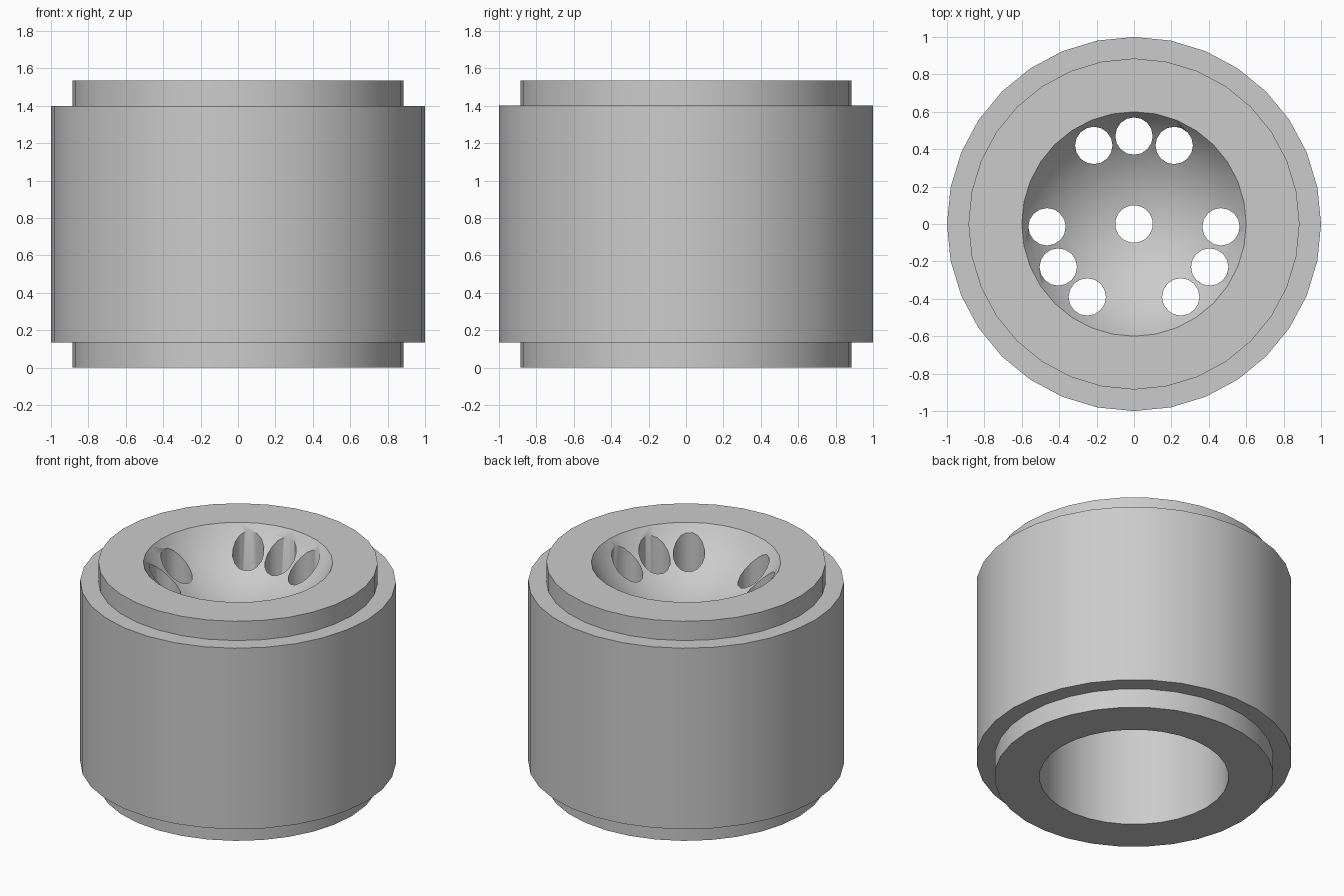
import bpy
import bmesh
import math

default = bpy.data.objects.get("Cube")
if default:
    bpy.data.objects.remove(default, do_unlink=True)

SEGMENTS = 32
HEIGHT = 1.535
STEP = 0.135          # height of the narrower collar at each end
BODY_R, COLLAR_R = 1.0, 0.885
BORE_R, BORE_TOP = 0.6, 0.7
BOWL_R, HOLE_R = 0.7, 0.1

grey = bpy.data.materials.new("plain grey")
grey.use_nodes = True
colour = (0.6, 0.6, 0.6, 1)
grey.diffuse_color = colour
grey.node_tree.nodes["Principled BSDF"].inputs["Base Color"].default_value = colour


def make_object(name, bm):
    bmesh.ops.recalc_face_normals(bm, faces=bm.faces)
    mesh = bpy.data.meshes.new(name)
    bm.to_mesh(mesh)
    bm.free()
    mesh.materials.append(grey)
    obj = bpy.data.objects.new(name, mesh)
    bpy.context.collection.objects.link(obj)
    return obj


def lathe(name, profile):
    bm = bmesh.new()
    verts = [bm.verts.new((r, 0, z)) for r, z in profile]
    edges = [bm.edges.new((a, b)) for a, b in zip(verts, verts[1:] + verts[:1])]
    bmesh.ops.spin(bm, geom=verts + edges, cent=(0, 0, 0), axis=(0, 0, 1),
                   angle=math.tau, steps=SEGMENTS, use_merge=True)
    bmesh.ops.remove_doubles(bm, verts=bm.verts, dist=0.0001)
    return make_object(name, bm)


# Spherical bowl, from the centre hole out to the rim
centre_z = HEIGHT + math.sqrt(BOWL_R ** 2 - BORE_R ** 2)
start, end = math.asin(HOLE_R / BOWL_R), math.asin(BORE_R / BOWL_R)
angles = [start + (end - start) * i / 10 for i in range(11)]
bowl = [(BOWL_R * math.sin(a), centre_z - BOWL_R * math.cos(a)) for a in angles]

# Stepped barrel with an open bore below
outside = [(COLLAR_R, HEIGHT), (COLLAR_R, HEIGHT - STEP),
           (BODY_R, HEIGHT - STEP), (BODY_R, STEP),
           (COLLAR_R, STEP), (COLLAR_R, 0)]
bore = [(BORE_R, 0), (BORE_R, BORE_TOP), (HOLE_R, BORE_TOP)]
body = lathe("socket_body", bowl + outside + bore)

# Pin holes: one at the back, the rest mirrored in pairs
side_holes = [(0.215, 0.42), (0.465, -0.015), (0.405, -0.23), (0.25, -0.39)]
holes = [(0, 0.47)] + [(s * x, y) for x, y in side_holes for s in (1, -1)]
bm = bmesh.new()
for x, y in holes:
    made = bmesh.ops.create_cone(bm, cap_ends=True, segments=16,
                                 radius1=HOLE_R, radius2=HOLE_R, depth=1.4)
    bmesh.ops.translate(bm, verts=made["verts"], vec=(x, y, 1.2))
cutter = make_object("pin_hole_cutter", bm)
cutter.hide_render = True

cut = body.modifiers.new("pin holes", "BOOLEAN")
cut.operation = "DIFFERENCE"
cut.solver = "EXACT"
cut.object = cutter

bpy.ops.object.select_all(action="DESELECT")
body.select_set(True)
bpy.context.view_layer.objects.active = body
bpy.ops.object.modifier_apply(modifier=cut.name)
bpy.data.objects.remove(cutter, do_unlink=True)
bpy.ops.object.shade_smooth_by_angle(angle=math.radians(35))
